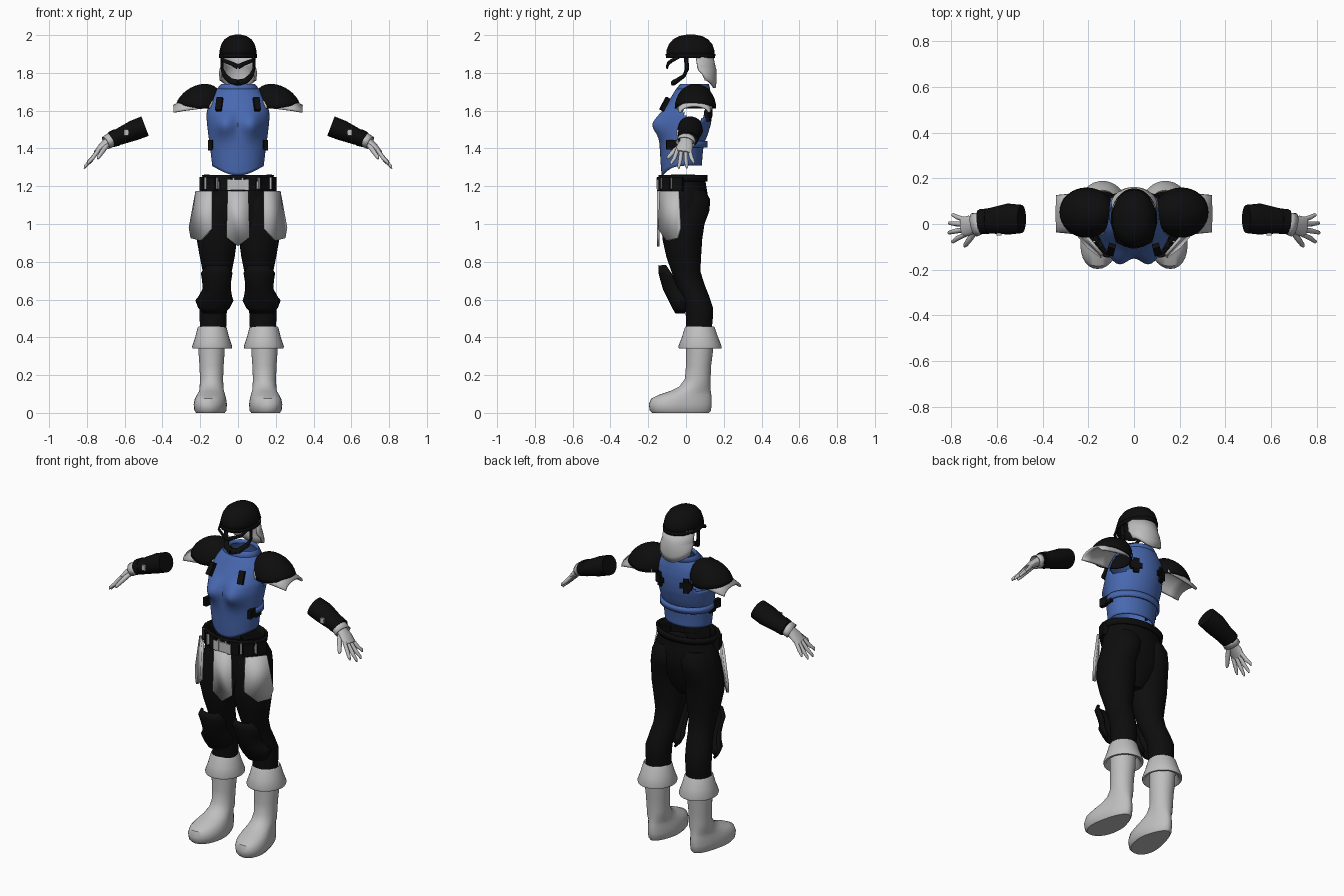
import bpy, bmesh, math
from math import sin, cos, pi, radians, exp
from mathutils import Vector

if "Cube" in bpy.data.objects:
    bpy.data.objects.remove(bpy.data.objects["Cube"])

def material(name, rgb):
    m = bpy.data.materials.new(name)
    m.use_nodes = True
    m.diffuse_color = (*rgb, 1)
    bsdf = m.node_tree.nodes["Principled BSDF"]
    bsdf.inputs["Base Color"].default_value = (*rgb, 1)
    bsdf.inputs["Roughness"].default_value = 0.8
    return m

BLACK = material("black", (0.004, 0.004, 0.004))
GREY = material("light_grey", (0.52, 0.52, 0.52))
BLUE = material("blue", (0.065, 0.14, 0.44))

def finish(name, bm, mat, thick=0.0, mirror=False, angle=40):
    bmesh.ops.recalc_face_normals(bm, faces=bm.faces)
    me = bpy.data.meshes.new(name)
    bm.to_mesh(me)
    bm.free()
    me.materials.append(mat)
    me.polygons.foreach_set("use_smooth", [True] * len(me.polygons))
    me.set_sharp_from_angle(angle=radians(angle))
    ob = bpy.data.objects.new(name, me)
    bpy.context.collection.objects.link(ob)
    if thick:
        s = ob.modifiers.new("Thickness", 'SOLIDIFY')
        s.thickness, s.offset = thick, 0
    if mirror:
        ob.modifiers.new("Mirror", 'MIRROR').use_clip = False
    return ob

def loft(name, rings, mat, wrap=True, caps=(True, True), keep=None, **kw):
    """Skin rows of points; keep(centre) can leave out faces."""
    bm = bmesh.new()
    rows = [[bm.verts.new(p) for p in r] for r in rings]
    n = len(rows[0])
    for a, b in zip(rows, rows[1:]):
        for i in range(n if wrap else n - 1):
            j = (i + 1) % n
            quad = (a[i], a[j], b[j], b[i])
            mid = sum((v.co for v in quad), Vector()) / 4
            if keep is None or keep(mid):
                bm.faces.new(quad)
    if wrap and caps[0]:
        bm.faces.new(rows[0])
    if wrap and caps[1]:
        bm.faces.new(rows[-1])
    return finish(name, bm, mat, **kw)

def oval(z, cx, rx, front, back, n=32):
    """Level ring from half width and front / back y limits."""
    cy, ry = (front + back) / 2, (back - front) / 2
    return [(cx + rx * cos(2 * pi * i / n), cy + ry * sin(2 * pi * i / n), z) for i in range(n)]

def tube(name, path, wide, thin, mat, n=14, side=(0, 1, 0), **kw):
    """Oval tube along a path; wide is measured along side."""
    pts, rings = [Vector(p) for p in path], []
    for k, p in enumerate(pts):
        d = (pts[min(k + 1, len(pts) - 1)] - pts[max(k - 1, 0)]).normalized()
        s = Vector(side)
        s = (s - d * s.dot(d)).normalized()
        t = d.cross(s)
        rings.append([p + s * wide[k] * cos(2 * pi * i / n) + t * thin[k] * sin(2 * pi * i / n)
                      for i in range(n)])
    return loft(name, rings, mat, **kw)

def plate(name, outline, mat, thick, **kw):
    bm = bmesh.new()
    bm.faces.new([bm.verts.new(p) for p in outline])
    return finish(name, bm, mat, thick=thick, **kw)

def box(name, loc, size, mat, turn=0.0, lean=0.0, **kw):
    """Box turned about z and leaned about x."""
    bm = bmesh.new()
    bmesh.ops.create_cube(bm, size=1)
    for v in bm.verts:
        p = Vector((v.co.x * size[0], v.co.y * size[1], v.co.z * size[2]))
        p = Vector((p.x, p.y * cos(lean) - p.z * sin(lean), p.y * sin(lean) + p.z * cos(lean)))
        v.co = Vector(loc) + Vector((p.x * cos(turn) - p.y * sin(turn),
                                     p.x * sin(turn) + p.y * cos(turn), p.z))
    return finish(name, bm, mat, **kw)

# Torso shell: ovals with chest volume, dipped hem and open armholes
PROFILE = [(1.30, .132, -.125, .08), (1.35, .138, -.13, .083), (1.42, .146, -.135, .09),
           (1.47, .153, -.138, .11), (1.53, .16, -.138, .128), (1.58, .164, -.128, .135),
           (1.63, .16, -.1, .136), (1.67, .145, -.075, .132), (1.705, .115, -.055, .125),
           (1.735, .085, -.025, .115)]

def torso_at(z):
    for a, b in zip(PROFILE, PROFILE[1:]):
        if z <= b[0]:
            t = max(0, (z - a[0]) / (b[0] - a[0]))
            return [a[k] + t * (b[k] - a[k]) for k in (1, 2, 3)]
    return PROFILE[-1][1:]

rings = []
for k in range(31):
    z = 1.30 + .435 * k / 30
    r = []
    for x, y, zz in oval(z, 0, *torso_at(z), n=64):
        if y < 0:
            y -= .048 * exp(-((abs(x) - .072) / .05) ** 2 - ((z - 1.525) / .06) ** 2)
        zz += max(0, 1 - k / 12) * (.01 - .055 * max(0, -y / .13) * (1 - (x / .15) ** 2))
        r.append((x, y, zz))
    rings.append(r)
loft("torso_armour", rings, BLUE, caps=(False, False), thick=.008,
     keep=lambda c: abs(c.x) < .1 or ((c.y - .045) / .06) ** 2 + ((c.z - 1.605) / .062) ** 2 > 1)
loft("collar", [oval(1.715, 0, .108, -.05, .125), oval(1.738, 0, .09, -.03, .12),
                oval(1.725, 0, .078, -.018, .108)], BLUE, caps=(False, False), thick=.006)
loft("waist_strap", [oval(z, 0, .153, -.13, .107, 48) for z in (1.405, 1.44)], BLUE,
     caps=(False, False), keep=lambda c: c.y > -.06, thick=.012)

# Strap clips on chest, sides and back
box("chest_clip", (.1, -.112, 1.635), (.032, .022, .075), BLACK, .25, -.5, mirror=True)
box("side_buckle", (.143, -.075, 1.42), (.022, .06, .05), BLACK, .15, mirror=True)
box("side_buckle_tab", (.15, -.03, 1.40), (.02, .05, .02), BLACK, mirror=True)
for i, (w, h, dx) in enumerate([(.03, .085, 0), (.07, .03, 0), (.045, .05, .008)]):
    box(f"back_clip_{i}", (.085 + dx, .118, 1.585), (w, .022, h), BLACK, -.35, mirror=True)

# Shoulder pads with arched under plates
rings = []
for k in range(9):
    t = k / 8 * pi / 2 * .97
    r, h = cos(t), sin(t)
    ring = []
    for i in range(32):
        a = 2 * pi * i / 32
        lift = .022 * max(0, cos(a)) * (1 - h)
        ring.append((.208 - .035 * h + .116 * r * cos(a), .05 + .106 * r * sin(a), 1.612 + lift + .126 * h))
    rings.append(ring)
loft("shoulder_pads", rings, BLACK, caps=(False, True), thick=.008, mirror=True)
arch = [(.13, 1.615, .088, .075), (.2, 1.61, .086, .075), (.28, 1.6, .082, .058), (.34, 1.59, .076, .035)]
loft("shoulder_under_plates", [[(x, .045 - ry * cos(pi * i / 16), z + rz * sin(pi * i / 16))
     for i in range(17)] for x, z, ry, rz in arch], GREY, wrap=False, thick=.012, mirror=True)

# Helmet, straps, mouthpiece arm and neck guard
dome = [(1.885, .094, -.1, .148), (1.92, .094, -.1, .147), (1.95, .086, -.088, .137),
        (1.975, .07, -.067, .115), (1.992, .045, -.035, .085), (2.0, .015, .005, .045)]
loft("helmet", [oval(z, 0, *p) for z, *p in dome], BLACK, caps=(False, True), thick=.006)
loft("helmet_rim", [oval(z, 0, w, -w - .006, w + .054) for z, w in ((1.88, .096), (1.9, .098))],
     BLACK, caps=(False, False), thick=.008)
tube("chin_strap", [(.084, .0, 1.89), (.084, .005, 1.82), (.07, -.01, 1.785), (.04, -.05, 1.757),
                    (0, -.066, 1.748)], [.012, .012, .014, .016, .018], [.007, .008, .01, .012, .014],
     BLACK, side=(0, .6, .8), mirror=True)
tube("face_bar", [(.085, -.04, 1.885), (.075, -.075, 1.865), (.035, -.095, 1.85), (0, -.1, 1.832)],
     [.01, .01, .011, .014], [.006] * 4, BLACK, side=(0, 0, 1), mirror=True)
guard = [(1.9, .088, .05, .085), (1.83, .086, .06, .09), (1.815, .092, .065, .09),
         (1.775, .094, .085, .07), (1.74, .09, .1, .05)]
loft("neck_guard", [[(w * cos(pi * i / 20), y + d * sin(pi * i / 20), z + (.02 * cos(pi * i / 10) if k > 2 else 0))
     for i in range(21)] for k, (z, w, y, d) in enumerate(guard)], GREY, wrap=False, thick=.014)

# Forearm guards
tube("forearm_guards", [(.492, .022, 1.518), (.55, .022, 1.496), (.63, .014, 1.462), (.678, .01, 1.447)],
     [.062, .068, .056, .052], [.055, .054, .044, .037], BLACK, n=24, mirror=True)
tube("forearm_trim", [(.64, .012, 1.459), (.672, .01, 1.447)], [.056, .055], [.046, .042], BLACK, n=24, mirror=True)
box("forearm_buckle", (.592, -.045, 1.484), (.022, .012, .03), GREY, mirror=True)

# Gloves: palm and five digits
tube("palms", [(.655, .008, 1.455), (.69, 0, 1.433), (.72, -.006, 1.41), (.752, -.014, 1.378)],
     [.042, .034, .043, .044], [.034, .024, .02, .013], GREY, n=20, mirror=True)
tube("glove_cuffs", [(.66, .006, 1.452), (.7, -.004, 1.43)], [.044, .05], [.036, .034], GREY,
     n=20, caps=(False, False), thick=.005, mirror=True)
digits = [("index", -.046, -.078, .798, 1.312), ("middle", -.024, -.038, .814, 1.293),
          ("ring", -.002, .004, .812, 1.294), ("little", .018, .04, .797, 1.318)]
for name, y0, y1, x, z in digits:
    tube(f"{name}_fingers", [(.738, y0, 1.392), (.74 * .45 + x * .55, (y0 + y1) / 2, 1.392 * .42 + z * .58),
                             (x - .004, y1, z + .012), (x, y1, z)],
         [.011, .011, .008, .003], [.011, .011, .008, .003], GREY, n=10, mirror=True)
tube("thumbs", [(.692, -.02, 1.42), (.715, -.06, 1.388), (.738, -.092, 1.355), (.742, -.1, 1.345)],
     [.016, .014, .01, .004], [.014, .013, .01, .004], GREY, n=10, mirror=True)

# Trousers: hips plus mirrored legs
hips = [(.89, .05, -.06, .04), (.94, .12, -.11, .07), (1.0, .185, -.125, .09), (1.06, .202, -.13, .11),
        (1.12, .198, -.13, .118), (1.18, .182, -.13, .108), (1.23, .165, -.128, .1), (1.26, .168, -.13, .105)]
loft("hips", [oval(z, 0, *p) for z, *p in hips], BLACK, caps=(True, False), thick=.005)
legs = [(.43, .132, .069, 0, .135), (.5, .132, .071, 0, .142), (.56, .131, .073, -.005, .142),
        (.62, .122, .071, -.025, .122), (.68, .114, .069, -.055, .098), (.75, .11, .077, -.078, .076),
        (.83, .11, .093, -.105, .08), (.92, .112, .107, -.125, .086), (1.0, .109, .108, -.128, .098),
        (1.07, .098, .104, -.125, .124), (1.13, .09, .1, -.12, .128), (1.18, .09, .08, -.09, .1)]
loft("trouser_legs", [oval(z, *p) for z, *p in legs], BLACK, mirror=True)

# Belt with pouches, loops and hanging panels
loft("belt", [oval(z, 0, w, -.14, .108) for z, w in ((1.225, .178), (1.26, .185))], BLACK,
     caps=(False, False), thick=.012)
for k, deg in enumerate((20, 48, 78)):
    a = radians(deg)
    box(f"pouch_{k}", (.182 * sin(a), -.02 - .115 * cos(a), 1.212), (.06, .032, .075), BLACK, a * .9, mirror=True)
    b = a + radians(-13)
    box(f"belt_loop_{k}", (.188 * sin(b), -.02 - .128 * cos(b), 1.215), (.009, .02, .06), GREY, b * .9, mirror=True)
outline = [(.055, 1.175), (.062, .93), (0, .882), (-.062, .93), (-.055, 1.175)]
plate("front_panel", [(x, -.146, z) for x, z in outline], GREY, .014)
box("front_panel_top", (0, -.146, 1.208), (.115, .016, .056), GREY)
plate("side_panels", [(.14, -.134, 1.175), (.22, -.04, 1.175), (.256, -.03, .98), (.246, -.045, .925),
                      (.2, -.1, .912), (.14, -.145, .975)], GREY, .014, mirror=True)

# Knee guards: curved sheets standing off the legs
knee = [(.78, -.14, .035, .11, .05), (.74, -.138, .06, .113, .077), (.7, -.128, .07, .113, .07),
        (.655, -.115, .075, .113, .068), (.615, -.095, .085, .12, .082), (.595, -.085, .085, .125, .094),
        (.56, -.068, .07, .127, .078), (.53, -.05, .045, .13, .05)]
loft("knee_guards", [[(cx + w * sin(pi * i / 12 - pi / 2), y + d * (1 - cos(pi * i / 12 - pi / 2)), z)
     for i in range(13)] for z, y, d, cx, w in knee], BLACK, wrap=False, thick=.014, mirror=True)

# Boots with toes turned slightly out, and flared cuffs
boot = [(0, .07, -.18, .122), (.012, .078, -.192, .132), (.045, .081, -.197, .136), (.075, .077, -.185, .136),
        (.095, .072, -.145, .134), (.115, .067, -.085, .131), (.14, .063, -.035, .13), (.18, .061, -.006, .13),
        (.25, .064, 0, .133), (.32, .069, 0, .142), (.4, .07, 0, .146)]
loft("boots", [[(x + .1 * max(0, -y) + (x - .14) * (.22 * -y / .15 if z < .12 else 0), y, z)
     for x, y, z in oval(h, .14, *p)] for h, *p in boot], GREY, mirror=True)
cuff = [(.44, .064, .008, .138), (.458, .072, -.002, .148), (.45, .077, -.007, .153), (.4, .09, -.022, .17),
        (.352, .106, -.041, .189), (.342, .104, -.038, .187), (.345, .09, -.025, .17), (.39, .07, 0, .146)]
loft("boot_cuffs", [oval(z, .137, *p) for z, *p in cuff], GREY, caps=(False, False), mirror=True, angle=60)
